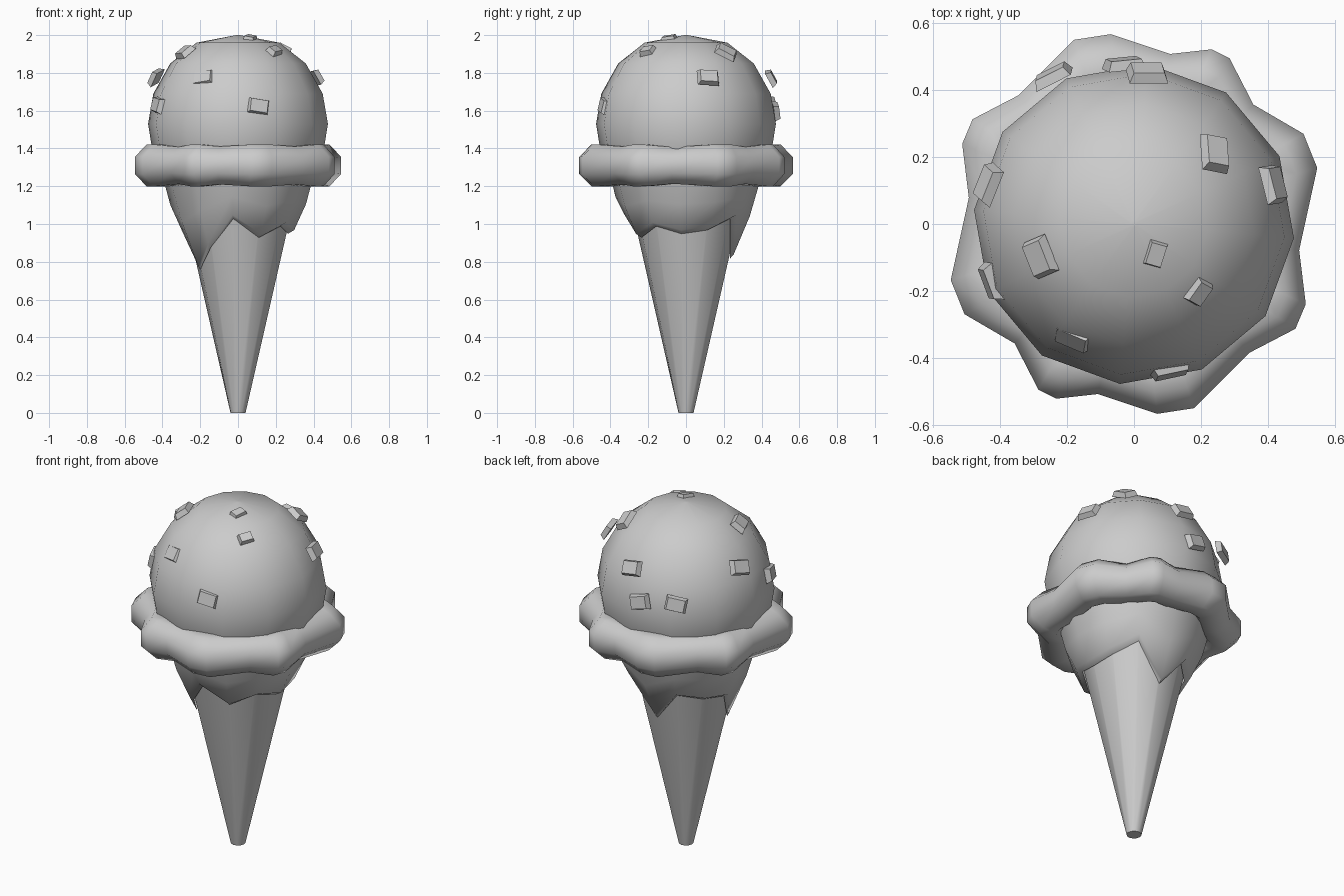
import bpy, math, random
from mathutils import Vector

if "Cube" in bpy.data.objects:
    bpy.data.objects.remove(bpy.data.objects["Cube"])

random.seed(4)
SIDES = [math.radians(-5 + 30 * k) for k in range(12)]


def polar(r, a, z):
    return (r * math.cos(a), r * math.sin(a), z)


def loft(name, rings, cap_start=False, cap_end=False, closed=False, angle=60):
    """Skin a list of equal-length rings, ordered bottom to top."""
    n = len(rings[0])
    verts = [p for ring in rings for p in ring]
    faces = []
    for i in range(len(rings) if closed else len(rings) - 1):
        a, b = i * n, ((i + 1) % len(rings)) * n
        faces += [(a + k, a + (k + 1) % n, b + (k + 1) % n, b + k) for k in range(n)]
    if cap_start:
        faces.append(tuple(reversed(range(n))))
    if cap_end:
        faces.append(tuple(range(len(verts) - n, len(verts))))
    mesh = bpy.data.meshes.new(name)
    mesh.from_pydata(verts, [], faces)
    obj = bpy.data.objects.new(name, mesh)
    bpy.context.collection.objects.link(obj)
    bpy.ops.object.select_all(action='DESELECT')
    obj.select_set(True)
    bpy.context.view_layer.objects.active = obj
    bpy.ops.object.shade_smooth_by_angle(angle=math.radians(angle))
    return obj


# Wafer cone
loft("cone", [[polar(r, a, z) for a in SIDES]
              for r, z in [(0.04, 0), (0.315, 1.2)]], cap_start=True, cap_end=True)

# Rounded scoop
scoop_profile = [(0.40, 1.25), (0.455, 1.39), (0.478, 1.53), (0.45, 1.69),
                 (0.36, 1.85), (0.22, 1.96), (0.01, 2.0)]
loft("scoop", [[polar(r, a, z) for a in SIDES] for r, z in scoop_profile], cap_end=True)

# Melted drips: jagged lower edge, tucked in to the cone
edge = [0.96, 0.98, 1.04, 0.83, 1.0, 0.97, 0.95, 0.77, 0.89, 1.04, 0.94, 1.0]


def drip_radius(z):
    return 0.40 - 0.35 * (1.25 - z)


tuck, lip, middle, top = [], [], [], []
for a, z in zip(SIDES, edge):
    tuck.append(polar(0.045 + 0.229 * z, a, z - 0.012))
    lip.append(polar(drip_radius(z), a, z + 0.008))
    mid = 0.5 * z + 0.5 * 1.25
    middle.append(polar(drip_radius(mid) + 0.012, a, mid))
    top.append(polar(0.40, a, 1.25))
loft("drips", [tuck, lip, middle, top])

# Wavy collar: lobed outline (half turn repeated) swept with an octagonal section
half = [(-9, .506), (17, .565), (28, .566), (45, .51), (60, .564), (66, .564),
        (78, .522), (97, .564), (108, .57), (132, .52), (147, .567), (155, .56)]
outline = half + [(d + 180, r) for d, r in half]
rings = []
for k in range(8):
    t = math.radians(22.5 + 45 * k)
    ring = []
    for d, r in outline:
        s = 0.105 + 0.25 * (r - 0.506)
        ring.append(polar(r - 0.105 + s * math.cos(t), math.radians(d),
                          1.31 + s * math.sin(t)))
    rings.append(ring)
loft("collar", rings, closed=True, angle=80)

# Candy chips: small tapered blocks lying on the scoop
chips = [(.245, .215, 1.915), (.42, .12, 1.78), (.065, -.09, 1.985), (.195, -.205, 1.92),
         (-.285, -.10, 1.915), (-.185, -.34, 1.775), (.11, -.44, 1.625),
         (-.43, -.175, 1.63), (-.44, .12, 1.78), (-.03, .48, 1.6),
         (.04, .455, 1.775), (-.245, .445, 1.63)]
for i, p in enumerate(chips):
    p = Vector(p)
    n = (p - Vector((0, 0, 1.53))).normalized()
    u = n.orthogonal().normalized()
    v = n.cross(u)
    spin = random.uniform(0, math.pi)
    if p.z < 1.8:
        v = (Vector((0, 0, 1)) - n * n.z).normalized()
        u = v.cross(n)
        spin = random.uniform(-0.3, 0.3)
    u, v = (u * math.cos(spin) + v * math.sin(spin), v * math.cos(spin) - u * math.sin(spin))
    size = 0.7 if i in (2, 3) else 1.0
    rings = []
    for h, s in [(-0.018, 1.0), (0.012, 0.8)]:
        rings.append([p + n * h + (u * sx * 0.058 + v * sy * 0.042) * s * size
                      for sx, sy in [(-1, -1), (1, -1), (1, 1), (-1, 1)]])
    # keep the winding outward
    if u.cross(v).dot(n) < 0:
        rings = [list(reversed(r)) for r in rings]
    loft(f"chip_{i + 1}", rings, cap_start=True, cap_end=True, angle=50)
